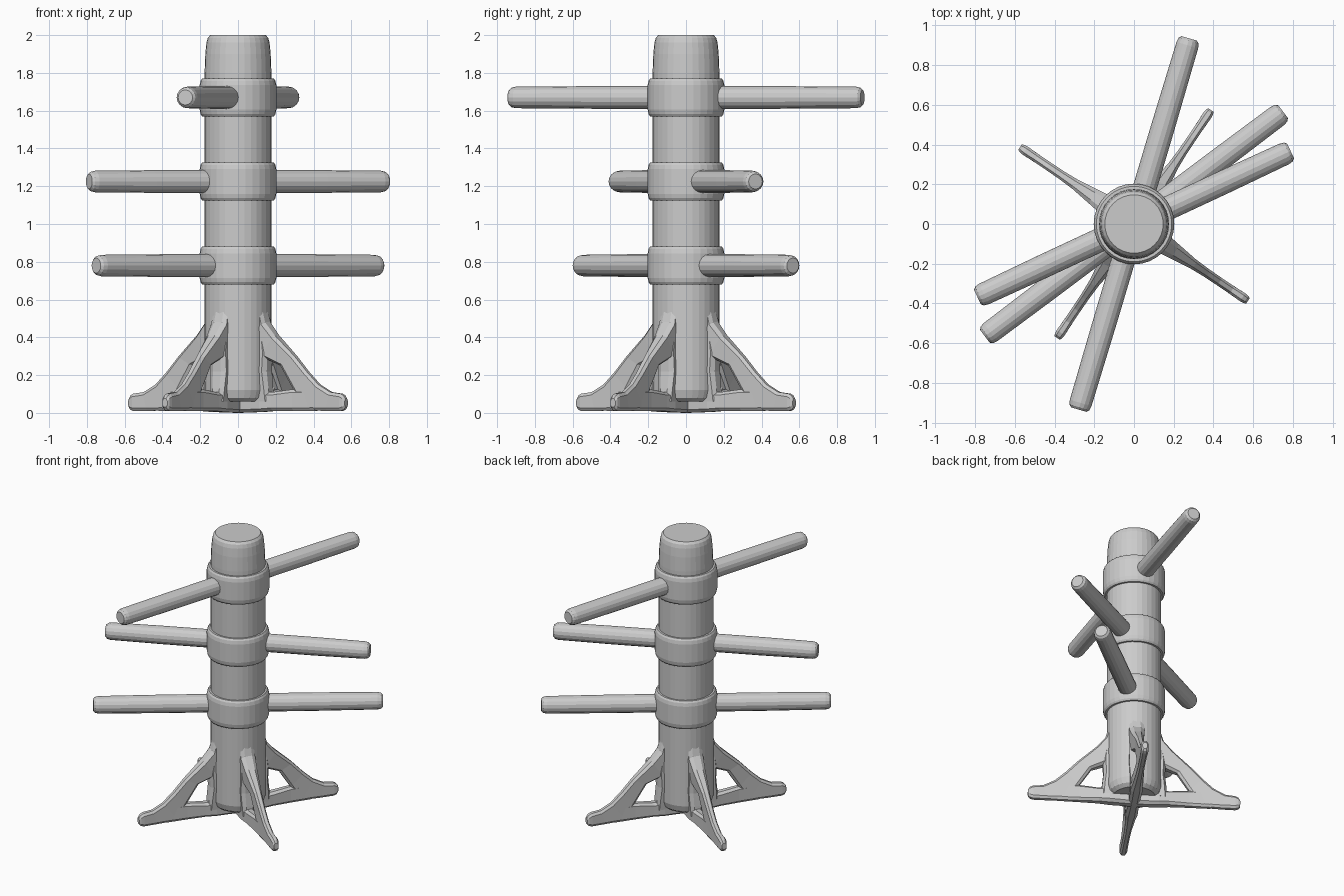
import bpy, bmesh, math
from mathutils import Matrix, Vector

if "Cube" in bpy.data.objects:
    bpy.data.objects.remove(bpy.data.objects["Cube"])


def make_object(name, bm, matrix=None):
    bmesh.ops.recalc_face_normals(bm, faces=bm.faces)
    mesh = bpy.data.meshes.new(name)
    bm.to_mesh(mesh)
    bm.free()
    obj = bpy.data.objects.new(name, mesh)
    bpy.context.collection.objects.link(obj)
    if matrix is not None:
        obj.matrix_world = matrix
    return obj


def skin(bm, rings):
    """Join vertex rings into a closed tube with capped ends."""
    loops = [[bm.verts.new(p) for p in ring] for ring in rings]
    n = len(loops[0])
    for a, b in zip(loops, loops[1:]):
        for i in range(n):
            j = (i + 1) % n
            bm.faces.new((a[i], a[j], b[j], b[i]))
    bm.faces.new(loops[0][::-1])
    bm.faces.new(loops[-1])


def lathe(name, profile, sides, matrix=None):
    bm = bmesh.new()
    step = 2 * math.pi / sides
    skin(bm, [[(r * math.cos(i * step), r * math.sin(i * step), z)
               for i in range(sides)] for r, z in profile])
    return make_object(name, bm, matrix)


def bar(bm, sections):
    """Chamfered bar: each section is outer (r, z), inner (r, z), half width."""
    rings = []
    for ro, zo, ri, zi, w in sections:
        o, i = Vector((ro, 0, zo)), Vector((ri, 0, zi))
        d = (i - o).normalized() * min(0.016, (i - o).length * 0.3)
        y, n = Vector((0, w, 0)), Vector((0, w * 0.5, 0))
        rings.append([o + n, o + d + y, i - d + y, i + n,
                      i - n, i - d - y, o + d - y, o - n])
    skin(bm, rings)


# Central post with softened top and bottom
lathe("post", [(0.14, 0.06), (0.165, 0.08), (0.177, 0.12), (0.177, 1.80),
               (0.173, 1.90), (0.167, 1.96), (0.16, 1.985), (0.147, 2.0)], 32)

# Collars, each with a pair of opposite arms: height, angle, reach
tiers = [("upper", 1.67, 73.4, 0.975), ("middle", 1.225, 25.0, 0.87),
         ("lower", 0.78, 37.0, 0.94)]
for tier, z, angle, reach in tiers:
    lathe(tier + "_collar",
          [(0.172, -0.1), (0.19, -0.1), (0.198, -0.088), (0.203, -0.065),
           (0.203, 0.065), (0.198, 0.088), (0.19, 0.1), (0.172, 0.1)],
          32, Matrix.Translation((0, 0, z)))
    for side, turn in (("right", 0), ("left", 180)):
        m = (Matrix.Translation((0, 0, z))
             @ Matrix.Rotation(math.radians(angle + turn), 4, 'Z')
             @ Matrix.Rotation(math.radians(90), 4, 'Y'))
        lathe(f"{tier}_arm_{side}",
              [(0.06, 0.1), (0.06, 0.5), (0.057, reach - 0.035),
               (0.052, reach - 0.012), (0.04, reach)], 16, m)

# Four pierced legs: sloping strut, floor rail and rib against the post
strut = [(0.165, 0.57, 0.10, 0.46, 0.045), (0.19, 0.48, 0.12, 0.36, 0.05),
         (0.25, 0.41, 0.17, 0.295, 0.042), (0.37, 0.30, 0.28, 0.25, 0.027),
         (0.45, 0.215, 0.36, 0.125, 0.023), (0.52, 0.15, 0.43, 0.015, 0.022),
         (0.595, 0.11, 0.57, 0.01, 0.022), (0.66, 0.102, 0.66, 0.01, 0.024),
         (0.68, 0.092, 0.68, 0.016, 0.022), (0.692, 0.075, 0.692, 0.03, 0.016)]
rail = [(0.0, 0.07, 0.0, 0.0, 0.035), (0.16, 0.11, 0.16, 0.005, 0.04),
        (0.23, 0.11, 0.23, 0.01, 0.033), (0.36, 0.125, 0.36, 0.01, 0.024),
        (0.50, 0.125, 0.50, 0.01, 0.021)]
rib = [(0.215, 0.06, 0.12, 0.06, 0.04), (0.21, 0.13, 0.12, 0.13, 0.045),
       (0.20, 0.22, 0.12, 0.22, 0.05), (0.205, 0.32, 0.12, 0.32, 0.048),
       (0.19, 0.44, 0.12, 0.44, 0.045)]
for k in range(4):
    bm = bmesh.new()
    for part in (strut, rail, rib):
        bar(bm, part)
    make_object(f"leg_{k + 1}", bm,
                Matrix.Rotation(math.radians(56 + 90 * k), 4, 'Z'))
